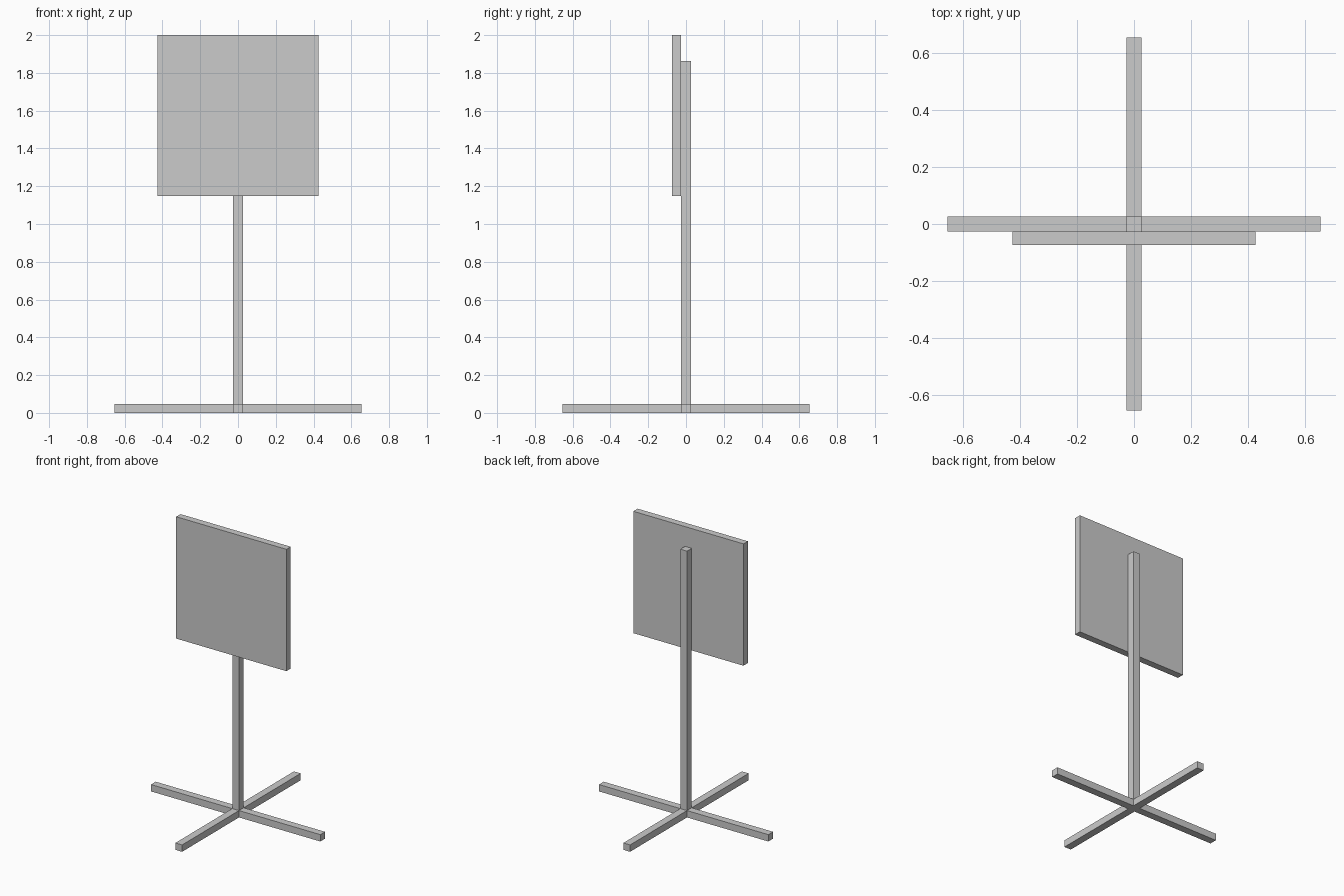
import bpy
import bmesh
from math import pi
from mathutils import Matrix, Vector

if "Cube" in bpy.data.objects:
    bpy.data.objects.remove(bpy.data.objects["Cube"])


def box(name, low, high, turn=0.0):
    """Box between two corners, turned about the vertical axis."""
    low, high = Vector(low), Vector(high)
    size = high - low
    bm = bmesh.new()
    bmesh.ops.create_cube(bm, size=1.0)
    bm.transform(Matrix.Rotation(turn, 4, 'Z')
                 @ Matrix.Translation((low + high) / 2)
                 @ Matrix.Diagonal((size.x, size.y, size.z, 1.0)))
    mesh = bpy.data.meshes.new(name)
    bm.to_mesh(mesh)
    bm.free()
    obj = bpy.data.objects.new(name, mesh)
    bpy.context.collection.objects.link(obj)
    return obj


HALF = 0.026        # half width of post and legs
LEG_REACH = 0.655
LEG_HEIGHT = 0.048

# Upright post
box("post", (-HALF, -HALF, 0), (HALF, HALF, 1.862))

# Four legs radiating from the foot of the post
for i, side in enumerate(("right", "back", "left", "front")):
    box(side + "_leg", (HALF, -HALF, 0), (LEG_REACH, HALF, LEG_HEIGHT), i * pi / 2)

# Square sign board fixed to the front of the post
box("sign_board", (-0.426, -HALF - 0.048, 1.148), (0.426, -HALF, 2.0))
